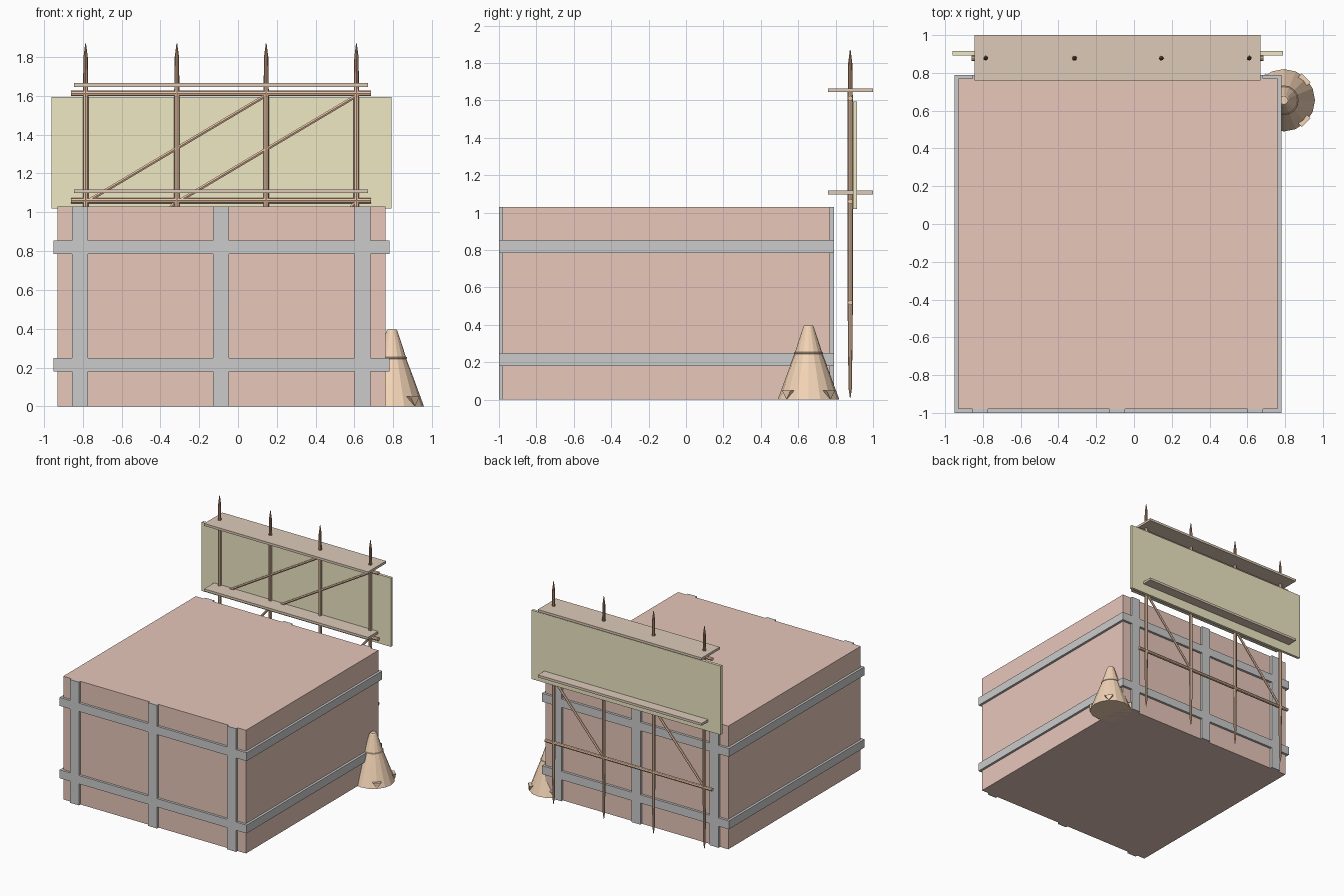
import bpy, bmesh, math
from mathutils import Vector

if "Cube" in bpy.data.objects:
    bpy.data.objects.remove(bpy.data.objects["Cube"])


def material(name, rgb):
    m = bpy.data.materials.new(name)
    m.diffuse_color = (*rgb, 1)
    m.use_nodes = True
    m.node_tree.nodes["Principled BSDF"].inputs["Base Color"].default_value = m.diffuse_color
    return m


CLAY = material("clay", (0.80, 0.57, 0.49))
WOOD = material("wood", (0.82, 0.55, 0.38))
DARK = material("dark_wood", (0.48, 0.28, 0.18))
PLANK = material("plank", (0.72, 0.59, 0.48))
CLOTH = material("cloth", (0.86, 0.81, 0.55))
CONE = material("cone_orange", (0.90, 0.66, 0.47))


def make(name, bm, mat=None):
    bmesh.ops.recalc_face_normals(bm, faces=bm.faces)
    me = bpy.data.meshes.new(name)
    bm.to_mesh(me)
    bm.free()
    ob = bpy.data.objects.new(name, me)
    bpy.context.collection.objects.link(ob)
    if mat:
        me.materials.append(mat)
    return ob


def box(name, x, y, z, mat=None):
    bm = bmesh.new()
    bmesh.ops.create_cube(bm, size=1)
    for v in bm.verts:
        v.co = Vector(r[0] + (c + 0.5) * (r[1] - r[0]) for c, r in zip(v.co, (x, y, z)))
    return make(name, bm, mat)


def turned(name, profile, sides, loc, mat):
    """Stack of rings (radius, z) capped at both ends."""
    bm = bmesh.new()
    rings = [[bm.verts.new((r * math.cos(2 * math.pi * i / sides),
                            r * math.sin(2 * math.pi * i / sides), z))
              for i in range(sides)] for r, z in profile]
    for a, b in zip(rings, rings[1:]):
        for i in range(sides):
            j = (i + 1) % sides
            bm.faces.new((a[i], a[j], b[j], b[i]))
    bm.faces.new(rings[0][::-1])
    bm.faces.new(rings[-1])
    ob = make(name, bm, mat)
    ob.location = loc
    return ob


def rod(name, a, b, r, mat, sides=8):
    a, b = Vector(a), Vector(b)
    d = b - a
    ob = turned(name, [(r, 0), (r, d.length)], sides, a, mat)
    ob.rotation_euler = d.to_track_quat('Z', 'Y').to_euler()
    return ob


# Large block with horizontal bands and vertical slats on front and back
box("block", (-0.93, 0.76), (-0.98, 0.77), (0, 1.03), CLAY)
for z in (0.18, 0.785):
    box("horizontal_band", (-0.95, 0.78), (-1.0, 0.79), (z, z + 0.07))
for x in (-0.855, -0.13, 0.6):
    for y in (-1.0, 0.77):
        box("vertical_slat", (x, x + 0.083), (y, y + 0.02), (0, 1.03))

# Scaffold poles with pointed ends
POLES = (-0.785, -0.315, 0.145, 0.61)
Y = 0.878
for x in POLES:
    turned("pole", [(0.002, 0.01), (0.009, 0.06), (0.012, 0.3), (0.014, 0.5),
                    (0.014, 1.6), (0.013, 1.66)], 8, (x, Y, 0), WOOD)
    turned("pole_tip", [(0.013, 1.66), (0.011, 1.8), (0.002, 1.87)],
           8, (x, Y, 0), DARK)

# Ledgers across the poles
for z in (0.52, 1.06, 1.612):
    rod("ledger", (-0.86, Y, z), (0.685, Y, z), 0.014, WOOD)

# Diagonal braces, wide in the upper level and narrow in the lower level
for x in (-0.77, -0.3):
    rod("upper_brace", (x, Y, 1.06), (x + 0.91, Y, 1.6), 0.010, WOOD, 6)
for x in (POLES[0], POLES[2]):
    rod("lower_brace", (x, Y, 0.52), (x + 0.468, Y, 1.06), 0.010, WOOD, 6)

# Walkway planks and back panel
for z in (1.098, 1.645):
    box("walkway", (-0.845, 0.67), (0.76, 1.0), (z, z + 0.02), PLANK)
box("back_panel", (-0.96, 0.79), (0.892, 0.915), (1.02, 1.595), CLOTH)

# Cone with a raised ring and a slight crease
C = (0.793, 0.655, 0)
turned("cone", [(0.165, 0), (0.110, 0.15), (0.074, 0.245), (0.078, 0.247),
                (0.077, 0.253), (0.072, 0.255), (0.028, 0.39), (0.022, 0.397)],
       16, C, CONE)

# Four wedge feet around the base of the cone
for k in range(4):
    bm = bmesh.new()
    ends = [[bm.verts.new((r, t, z)) for t, z in ((-0.033, 0.05), (0.033, 0.05), (0, 0.002))]
            for r in (0.12, 0.168)]
    for e in ends:
        bm.faces.new(e)
    for i in range(3):
        j = (i + 1) % 3
        bm.faces.new((ends[0][i], ends[0][j], ends[1][j], ends[1][i]))
    foot = make("cone_foot", bm, CONE)
    foot.location = C
    foot.rotation_euler.z = math.pi / 4 + k * math.pi / 2
